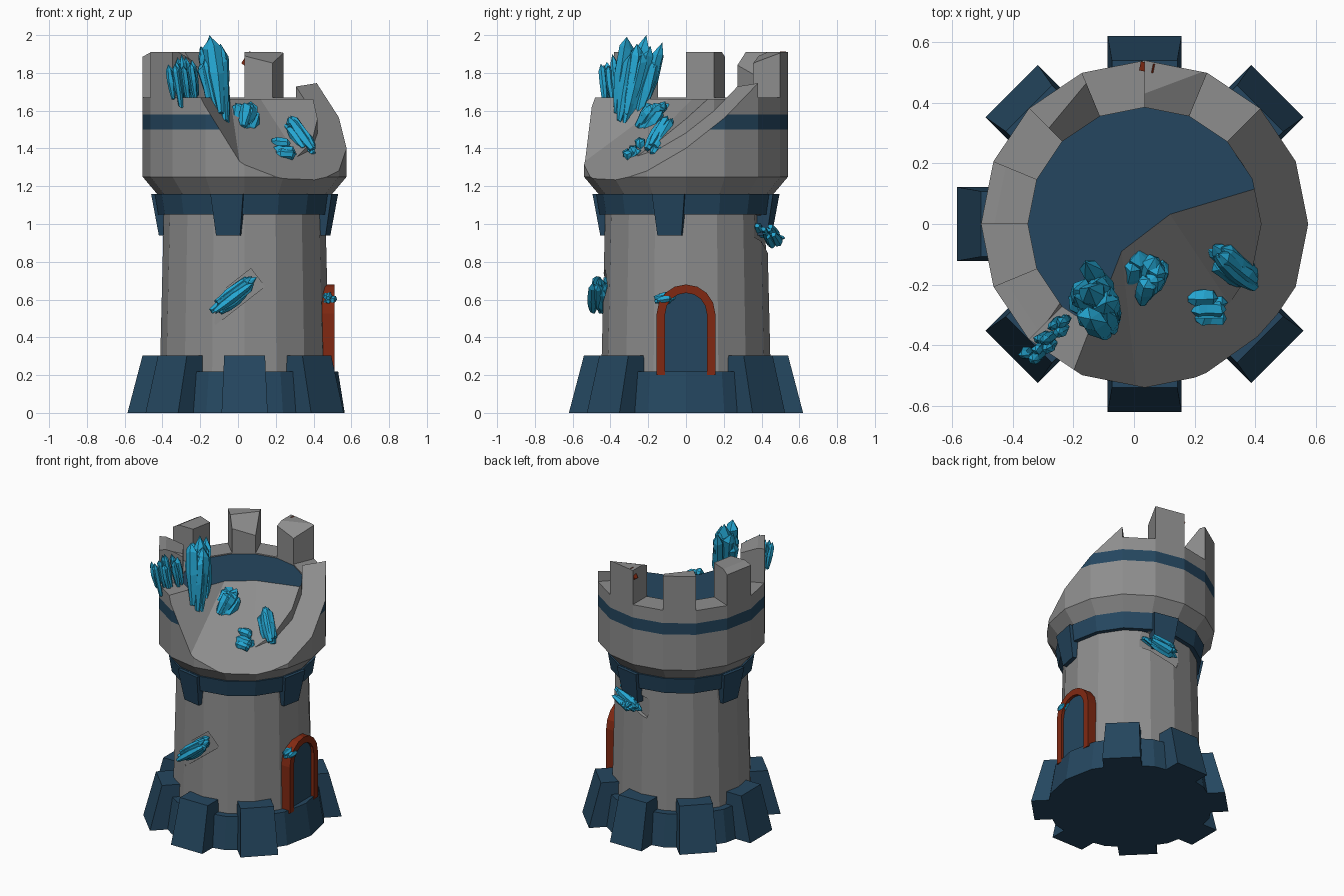
import bpy, bmesh, math, random
from mathutils import Vector, Matrix

if "Cube" in bpy.data.objects:
    bpy.data.objects.remove(bpy.data.objects["Cube"])

CX = 0.035          # tower axis
N = 16              # tower sides


def material(name, rgb):
    m = bpy.data.materials.new(name)
    m.diffuse_color = (*rgb, 1)
    m.use_nodes = True
    m.node_tree.nodes["Principled BSDF"].inputs["Base Color"].default_value = m.diffuse_color
    return m


STONE = material("grey stone", (0.27, 0.27, 0.27))
BLUE = material("dark blue", (0.018, 0.062, 0.115))
RED = material("rust red", (0.22, 0.022, 0.006))
CRYSTAL = material("cyan crystal", (0.018, 0.38, 0.64))


def make(name, verts, faces, mats, rule=None):
    me = bpy.data.meshes.new(name)
    me.from_pydata([tuple(v) for v in verts], [], faces)
    for m in mats:
        me.materials.append(m)
    bm = bmesh.new()
    bm.from_mesh(me)
    bmesh.ops.recalc_face_normals(bm, faces=bm.faces)
    if rule:
        for f in bm.faces:
            f.material_index = rule(f)
    bm.to_mesh(me)
    bm.free()
    ob = bpy.data.objects.new(name, me)
    bpy.context.collection.objects.link(ob)
    return ob


def polar(r, deg, z):
    a = math.radians(deg)
    return (CX + r * math.cos(a), r * math.sin(a), z)


def lathe(name, profile, mats, rule=None, closed=False):
    k = len(profile)
    verts = [polar(r, 360 * i / N, z) for r, z in profile for i in range(N)]
    faces = []
    for j in range(k if closed else k - 1):
        a, b = j * N, (j + 1) % k * N
        faces += [(a + i, a + (i + 1) % N, b + (i + 1) % N, b + i) for i in range(N)]
    if not closed:
        faces += [tuple(range(N)), tuple(range((k - 1) * N, k * N))]
    return make(name, verts, faces, mats, rule)


BOX = [(0, 1, 2, 3), (4, 5, 6, 7), (0, 1, 5, 4), (1, 2, 6, 5), (2, 3, 7, 6), (3, 0, 4, 7)]


def wedge(name, deg, bottom, top, mat):
    """Radial block; bottom and top are (inner r, outer r, half width, z)."""
    rot = Matrix.Rotation(math.radians(deg), 3, 'Z')
    verts = []
    for ri, ro, w, z in (bottom, top):
        for x, y in ((ri, -w), (ro, -w), (ro, w), (ri, w)):
            verts.append(rot @ Vector((x, y, z)) + Vector((CX, 0, 0)))
    return make(name, verts, BOX, [mat])


def box(name, centre, size, rot, mat):
    corners = ((-1, -1), (1, -1), (1, 1), (-1, 1))
    verts = [rot @ Vector((x * size[0] / 2, y * size[1] / 2, z * size[2] / 2)) + Vector(centre)
             for z in (-1, 1) for x, y in corners]
    return make(name, verts, BOX, [mat])


def slice_off(ob, co, no):
    bm = bmesh.new()
    bm.from_mesh(ob.data)
    res = bmesh.ops.bisect_plane(bm, geom=bm.verts[:] + bm.edges[:] + bm.faces[:],
                                 plane_co=co, plane_no=no, clear_outer=True)
    edges = [e for e in res['geom_cut'] if isinstance(e, bmesh.types.BMEdge)]
    bmesh.ops.contextual_create(bm, geom=edges)
    bmesh.ops.recalc_face_normals(bm, faces=bm.faces)
    bm.to_mesh(ob.data)
    bm.free()


def carve(ob, cutter):
    mod = ob.modifiers.new("carve", 'BOOLEAN')
    mod.operation = 'DIFFERENCE'
    mod.solver = 'EXACT'
    mod.object = cutter
    bpy.context.view_layer.objects.active = ob
    bpy.ops.object.modifier_apply(modifier=mod.name)


def breach_cutter(name, planes):
    ob = box(name, (0.1, 0, 1.8), (2.4, 2.4, 1.8), Matrix.Identity(3), STONE)
    for p, (nx, ny), s in planes:
        slice_off(ob, p, (-s * nx, -s * ny, -1))
    ob.hide_render = True
    return ob


# Plinth with seven buttress blocks (the door side is open)
lathe("plinth", [(0.53, 0), (0.495, 0.22)], [BLUE])
for k in range(1, 8):
    wedge("plinth_block", 45 * k, (0.40, 0.62, 0.122, 0), (0.40, 0.54, 0.108, 0.305), BLUE)

# Tower shaft with chipped recesses
shaft = lathe("shaft", [(0.45, 0.15), (0.425, 1.17)], [STONE])
recesses = [box("front_recess", (-0.025, -0.455, 0.615), (0.33, 0.09, 0.12),
                Matrix.Rotation(-math.radians(38), 3, 'Y'), STONE),
            box("back_recess", (0.13, 0.435, 0.95), (0.30, 0.09, 0.13),
                Matrix.Rotation(math.radians(-13), 3, 'Z') @ Matrix.Rotation(-math.radians(20), 3, 'Y'), STONE)]
for c in recesses:
    carve(shaft, c)
    bpy.data.objects.remove(c)

# Collar with four hanging tabs
lathe("collar", [(0.457, 1.05), (0.475, 1.16)], [BLUE])
for k in range(4):
    wedge("collar_tab", 90 * k - 11.25, (0.38, 0.45, 0.065, 0.94), (0.38, 0.487, 0.088, 1.158), BLUE)

# Crown wall with a stripe, filled core with blue floor
crown = lathe("crown_wall", [(0.46, 1.155), (0.54, 1.25), (0.54, 1.5), (0.54, 1.58), (0.54, 1.67),
                             (0.385, 1.67), (0.385, 1.155)], [STONE, BLUE],
              lambda f: int(1.5 < f.calc_center_median().z < 1.58 and abs(f.normal.z) < 0.1
                            and (f.calc_center_median().xy - Vector((CX, 0))).length > 0.45), True)
core = lathe("crown_floor", [(0.386, 1.155), (0.386, 1.662)], [STONE, BLUE],
             lambda f: int(f.normal.z > 0.5))

# Merlons, each with a chipped top
merlons = []
chips = {78.75: ((0.14, 0.47, 1.91), (0.15, -0.4, 0.9)),
         123.75: ((-0.22, 0.39, 1.91), (0.6, -0.5, 0.7)),
         168.75: ((-0.45, 0.1, 1.905), (-0.5, 0.1, 0.9)),
         213.75: ((-0.34, -0.27, 1.90), (0.3, 0.2, 0.9)),
         33.75: ((0.35, 0.3, 1.78), (-0.1, -0.1, 1))}
for deg, (co, no) in chips.items():
    verts = [polar(r, deg + d, z) for z in (1.665, 1.91)
             for r, d in ((0.385, -11.25), (0.54, -11.25), (0.54, 11.25), (0.385, 11.25))]
    m = make("merlon", verts, BOX, [STONE])
    slice_off(m, co, no)
    merlons.append(m)
box("red_chip", (0.065, 0.513, 1.865), (0.06, 0.03, 0.075),
    Matrix.Rotation(math.radians(-11), 3, 'Z') @ Matrix.Rotation(math.radians(35), 3, 'Y'), RED)

# Breach broken out of the front right of the crown
main = ((0.12, 0.03, 1.66), (0.607, -0.794), 0.863)
left = ((-0.2, -0.486, 1.67), (0.932, -0.362), 1.6)
right = ((0.12, 0.03, 1.66), (0.287, -0.958), 0.9)
wall_cut = breach_cutter("wall_cutter", (main, left))
core_cut = breach_cutter("floor_cutter", (main, left, right))
for ob in [crown] + merlons:
    carve(ob, wall_cut)
carve(core, core_cut)
bpy.data.objects.remove(wall_cut)
bpy.data.objects.remove(core_cut)


# Arched door on the right side
def arch(r, bottom=0.2, spring=0.525, steps=8):
    pts = [(-r, bottom)]
    pts += [(-r * math.cos(math.pi * i / steps), spring + r * math.sin(math.pi * i / steps))
            for i in range(steps + 1)]
    return pts + [(r, bottom)]


outer, inner = arch(0.155), arch(0.11)
n = len(outer)
verts = [(x, y, z) for x in (0.40, 0.512) for loop in (outer, inner) for y, z in loop]
faces = []
for i in range(n - 1):
    o, q, O, Q = i, n + i, 2 * n + i, 3 * n + i
    faces += [(o, o + 1, q + 1, q), (O, O + 1, Q + 1, Q), (o, o + 1, O + 1, O), (q, q + 1, Q + 1, Q)]
faces += [(i, n + i, 3 * n + i, 2 * n + i) for i in (0, n - 1)]
make("door_frame", verts, faces, [RED])
verts = [(x, y, z) for x in (0.40, 0.492) for y, z in inner]
make("door_panel", verts, [tuple(range(n)), tuple(range(n, 2 * n))]
     + [(i, (i + 1) % n, n + (i + 1) % n, n + i) for i in range(n)], [BLUE])


# Crystal clusters: bundles of jagged shards from p0 to p1
def crystal(name, p0, p1, r0, r1, spread=(0, 0, 0), count=8, seed=1):
    rnd = random.Random(seed)
    p0, p1, spread = Vector(p0), Vector(p1), Vector(spread)
    d = p1 - p0
    u = d.orthogonal().normalized()
    v = d.normalized().cross(u)
    verts, faces, S = [], [], 6
    for s in range(count):
        a = 2.4 * s
        rad = 0 if s == 0 else 0.6
        off = u * math.cos(a) * rad + v * math.sin(a) * rad
        side = spread * (rnd.uniform(-1, 1) if s else 0)
        t0, t1 = (0, 1) if s == 0 else (rnd.uniform(0, 0.25), rnd.uniform(0.75, 0.97))
        base = len(verts)
        for t, w in ((0, 0.3), (0.25, 0.5), (0.5, 0.55), (0.85, 0.5)):
            tt = t0 + (t1 - t0) * t
            r = r0 + (r1 - r0) * tt
            for i in range(S):
                b = 2 * math.pi * i / S + a
                rr = r * w * rnd.uniform(0.75, 1.2)
                verts.append(p0 + d * tt + side + off * r
                             + (u * math.cos(b) + v * math.sin(b)) * rr + d * rnd.uniform(-0.03, 0.03))
        verts.append(p0 + d * t1 + side + off * r1 * 1.1)
        faces.append(tuple(base + i for i in range(S)))
        for j in range(3):
            for i in range(S):
                q, w2 = base + j * S + i, base + j * S + (i + 1) % S
                faces.append((q, w2, w2 + S, q + S))
        top = base + 3 * S
        faces += [(top + i, top + (i + 1) % S, base + 4 * S) for i in range(S)]
    make(name, verts, faces, [CRYSTAL])


crystal("large_crystal", (-0.07, -0.32, 1.49), (-0.15, -0.21, 2.0), 0.04, 0.095, (0.02, 0.05, 0), 12, 3)
crystal("left_crystal", (-0.26, -0.36, 1.62), (-0.30, -0.39, 1.90), 0.035, 0.035, (0.06, 0.055, 0), 9, 4)
crystal("middle_crystal", (0.03, -0.25, 1.47), (0.07, -0.11, 1.65), 0.055, 0.07, (0.02, -0.02, 0), 8, 5)
crystal("right_crystal", (0.40, -0.18, 1.37), (0.26, -0.07, 1.56), 0.055, 0.05, (0.01, 0.01, 0), 8, 6)
crystal("lower_crystal", (0.17, -0.26, 1.38), (0.31, -0.26, 1.37), 0.055, 0.055, (0, 0.03, 0.03), 8, 7)
crystal("small_shard_a", (0.21, -0.41, 1.27), (0.25, -0.38, 1.29), 0.018, 0.014, count=3, seed=8)
crystal("small_shard_b", (0.10, -0.28, 1.43), (0.12, -0.27, 1.44), 0.009, 0.007, count=3, seed=9)
crystal("front_crystal", (-0.14, -0.45, 0.54), (0.10, -0.455, 0.72), 0.055, 0.045, (0.01, -0.015, -0.01), 8, 10)
crystal("door_crystal", (0.475, -0.165, 0.59), (0.485, -0.05, 0.61), 0.035, 0.035, (0.01, 0, 0.015), 6, 11)
crystal("back_crystal", (0.26, 0.41, 0.975), (0.02, 0.455, 0.895), 0.045, 0.045, (0, 0.03, 0), 8, 12)
crystal("back_crystal_tip", (0.12, 0.42, 0.94), (0.10, 0.525, 0.925), 0.05, 0.02, (0.04, 0, 0), 5, 13)
